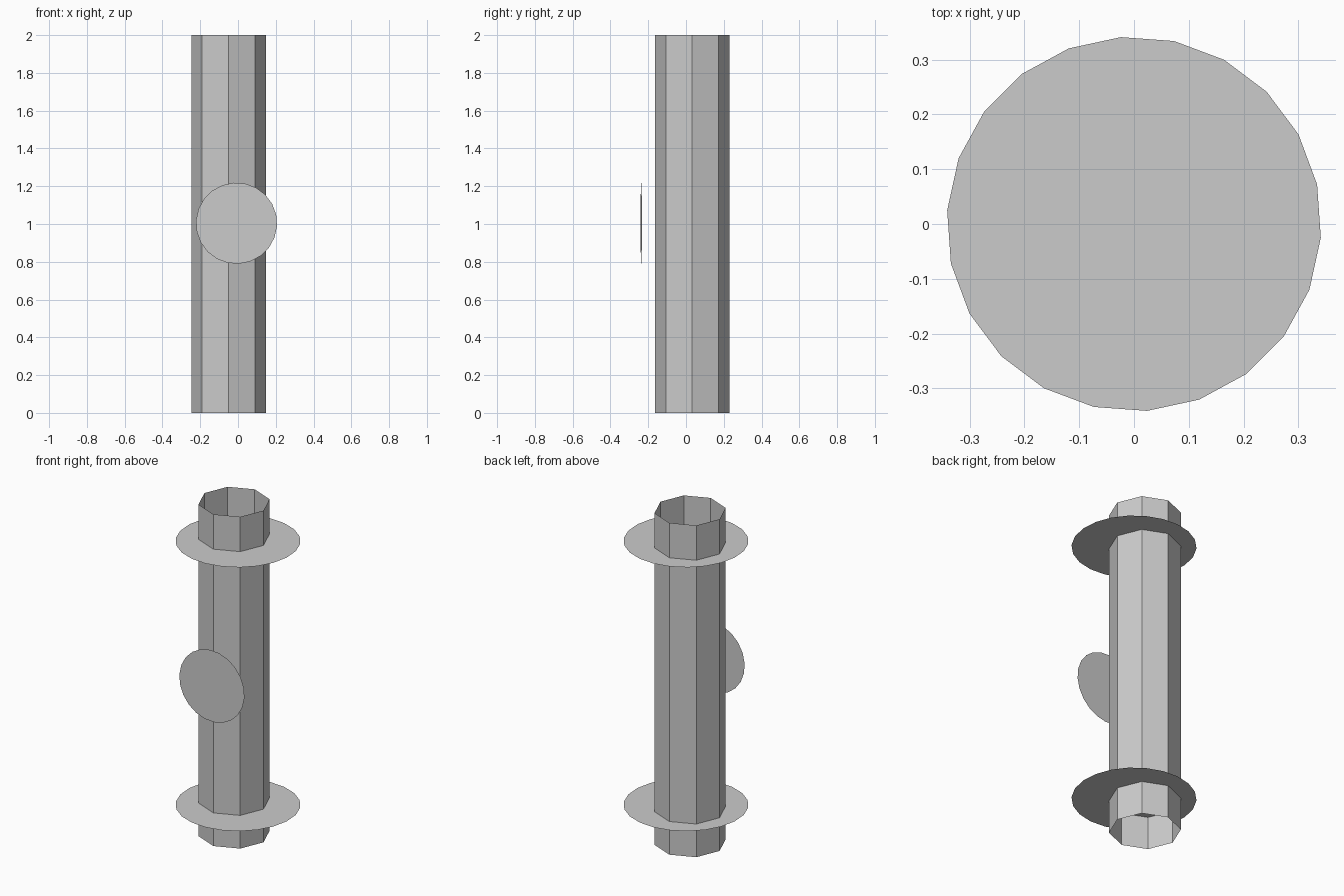
import bpy
import bmesh
from math import radians, pi
from mathutils import Matrix

if "Cube" in bpy.data.objects:
    bpy.data.objects.remove(bpy.data.objects["Cube"])


def add_part(name, bm, location, rotation=(0, 0, 0)):
    mesh = bpy.data.meshes.new(name)
    bm.to_mesh(mesh)
    bm.free()
    obj = bpy.data.objects.new(name, mesh)
    obj.location = location
    obj.rotation_euler = rotation
    bpy.context.collection.objects.link(obj)
    return obj


def disc(name, radius, location, rotation=(0, 0, 0), phase=4.0):
    bm = bmesh.new()
    bmesh.ops.create_circle(bm, cap_ends=True, segments=22, radius=radius,
                            matrix=Matrix.Rotation(radians(phase), 4, 'Z'))
    return add_part(name, bm, location, rotation)


# open eight-sided tube
bm = bmesh.new()
bmesh.ops.create_cone(bm, cap_ends=False, segments=8,
                      radius1=0.197, radius2=0.197, depth=2)
add_part("tube", bm, (-0.05, 0.033, 1))

# thin flange discs near each end
for name, z in (("lower_flange", 0.2), ("upper_flange", 1.79)):
    disc(name, 0.342, (0, 0, z))

# upright disc in front of the tube, turned very slightly
disc("front_disc", 0.215, (-0.008, -0.237, 1.004), (pi / 2, 0, radians(1)))
